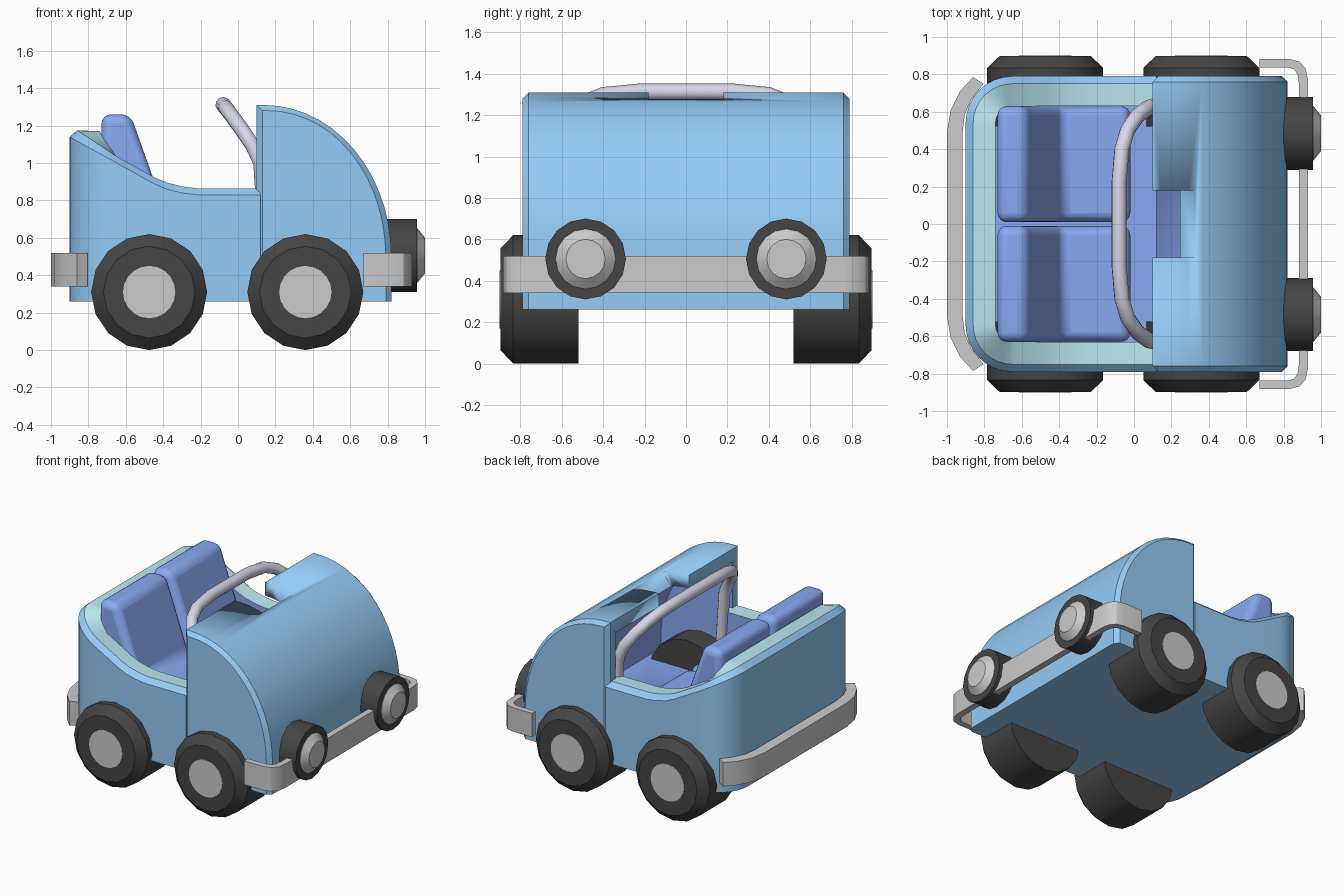
import bpy, bmesh
from math import sin, cos, pi, sqrt

if "Cube" in bpy.data.objects:
    bpy.data.objects.remove(bpy.data.objects["Cube"])


def mat(name, r, g, b):
    m = bpy.data.materials.new(name)
    m.diffuse_color = (r, g, b, 1)
    m.use_nodes = True
    m.node_tree.nodes["Principled BSDF"].inputs["Base Color"].default_value = m.diffuse_color
    return m


BLUE = mat("blue_paint", 0.30, 0.60, 0.93)
CYAN = mat("cyan_trim", 0.50, 0.82, 0.90)
ROYAL = mat("royal_blue", 0.25, 0.40, 0.90)
BLACK = mat("black_rubber", 0.06, 0.06, 0.06)
BAR = mat("lavender_bar", 0.68, 0.68, 0.80)


def make(name, verts, faces, mats=(), angle=30):
    """Mesh object from verts and (indices, material) faces."""
    me = bpy.data.meshes.new(name)
    me.from_pydata(verts, [], [f for f, _ in faces])
    for m in mats:
        me.materials.append(m)
    for p, (_, i) in zip(me.polygons, faces):
        p.material_index = i
    bm = bmesh.new()
    bm.from_mesh(me)
    bmesh.ops.recalc_face_normals(bm, faces=bm.faces)
    bm.to_mesh(me)
    bm.free()
    ob = bpy.data.objects.new(name, me)
    bpy.context.collection.objects.link(ob)
    activate(ob)
    bpy.ops.object.shade_smooth_by_angle(angle=angle * pi / 180)
    return ob


def activate(ob):
    bpy.ops.object.select_all(action='DESELECT')
    ob.select_set(True)
    bpy.context.view_layer.objects.active = ob


def loft(name, rings, mats=(), index=0):
    """Skin closed rings of equal length and cap both ends."""
    n = len(rings[0])
    verts = [v for r in rings for v in r]
    faces = [((k * n + i, k * n + (i + 1) % n, (k + 1) * n + (i + 1) % n, (k + 1) * n + i), index)
             for k in range(len(rings) - 1) for i in range(n)]
    faces += [(tuple(range(n)), index), (tuple(range(len(verts) - n, len(verts))), index)]
    return make(name, verts, faces, mats)


def prism_y(name, prof, y0, y1, mats=(), index=0):
    return loft(name, [[(x, y, z) for x, z in prof] for y in (y0, y1)], mats, index)


def lathe(name, center, axis, steps, mats=(), n=16):
    """Round part along x or y from (offset, radius) steps."""
    cx, cy, cz = center
    rings = []
    for d, r in steps:
        a = [2 * pi * i / n for i in range(n)]
        rings.append([(cx + d, cy + r * cos(t), cz + r * sin(t)) if axis == 'x'
                      else (cx + r * cos(t), cy + d, cz + r * sin(t)) for t in a])
    return loft(name, rings, mats)


def strip(name, outer, inner, z0, z1):
    """Upright band between two half outlines mirrored over y."""
    full = lambda h: h + [(x, -y) for x, y in reversed(h)]
    loop = full(outer) + full(inner)[::-1]
    n, h = len(loop), len(loop) // 2
    verts = [(x, y, z) for z in (z0, z1) for x, y in loop]
    faces = [((i, (i + 1) % n, n + (i + 1) % n, n + i), 0) for i in range(n)]
    for o in (0, n):
        faces += [((o + i, o + i + 1, o + n - 2 - i, o + n - 1 - i), 0) for i in range(h - 1)]
    return make(name, verts, faces)


# Rear tub: rounded outline whose rim height follows the side profile
RIM = [(-0.9, 1.14), (-0.45, 0.89), (-0.38, 0.86), (-0.3, 0.84), (-0.22, 0.83), (0.2, 0.83)]


def rim_z(x):
    for (x0, z0), (x1, z1) in zip(RIM, RIM[1:]):
        if x <= x1:
            return z0 + (z1 - z0) * (x - x0) / (x1 - x0)


def outline(d):
    r = 0.25
    half = [(x, -0.79 + d) for x in (0.12, -0.22, -0.3, -0.38, -0.45)]
    for i in range(9):
        a = pi / 2 * i / 8
        half.append((-0.65 - (r - d) * sin(a), -0.54 - (r - d) * cos(a)))
    return half + [(x, -y) for x, y in reversed(half)]


heights = [rim_z(max(x, -0.9)) for x, y in outline(0)]
levels = [(0, None, 0.26), (0, 0, 0), (0.04, 0.035, 0), (0.16, 0.03, 0), (0.16, None, 0.4)]
verts = [(x, y, z if dz is None else h + dz)
         for d, dz, z in levels for (x, y), h in zip(outline(d), heights)]
n = len(heights)
faces = [((k * n + i, k * n + i + 1, (k + 1) * n + i + 1, (k + 1) * n + i), (0, 0, 1, 2)[k])
         for k in range(4) for i in range(n - 1)]
faces += [(tuple(range(n)), 0), (tuple(range(4 * n, 5 * n)), 2),
          (tuple(k * n for k in range(5)) + tuple(k * n + n - 1 for k in range(4, -1, -1)), 0)]
make("rear_tub", verts, faces, (BLUE, CYAN, ROYAL))


# Hood: domed profile with chamfered sides, hollowed and notched
def dome(x0, x1, zc, zt, zb, xf=None, seg=14):
    xc = x0 if xf is None else xf
    pts = [(x0, zb), (x0, zt)]
    pts += [(xc + (x1 - xc) * sin(pi / 2 * i / seg), zc + (zt - zc) * cos(pi / 2 * i / seg))
            for i in range(0 if xf is not None else 1, seg + 1)]
    return pts + [(x1, zb)]


big = dome(0.10, 0.82, 0.5, 1.31, 0.26, 0.14)
small = dome(0.13, 0.79, 0.5, 1.28, 0.26, 0.16)
hood = loft("hood", [[(x, y, z) for x, z in p] for p, y in
                     ((small, -0.79), (big, -0.76), (big, 0.76), (small, 0.79))], (BLUE, ROYAL))
cavity = prism_y("cavity_cutter", dome(0.0, 0.70, 0.5, 1.21, 0.4, 0.1), -0.7, 0.7, (BLUE, ROYAL), 1)
notch = prism_y("notch_cutter", [(0, 1.0), (0.12, 1.0), (0.23, 1.17), (0.33, 1.28), (0.36, 1.4), (0, 1.4)],
                -0.18, 0.18, (BLUE, ROYAL))
for cutter in (cavity, notch):
    cutter.hide_render = True
    mod = hood.modifiers.new("cut", 'BOOLEAN')
    mod.operation, mod.solver, mod.object = 'DIFFERENCE', 'EXACT', cutter
    activate(hood)
    bpy.ops.object.modifier_apply(modifier=mod.name)
    bpy.data.objects.remove(cutter)

# Seats: one-piece back and cushion
seat = [(-0.73, 0.42), (-0.73, 1.26), (-0.575, 1.26), (-0.39, 0.74), (-0.02, 0.72), (-0.02, 0.42)]
for side, y0 in (("left", 0.01), ("right", -0.63)):
    ob = prism_y(side + "_seat", seat, y0, y0 + 0.62, (ROYAL,))
    mod = ob.modifiers.new("soft", 'BEVEL')
    mod.width, mod.segments = 0.05, 4

# Grab bar: bent tube
half = [(0.15, 0.63, 0.55), (0.12, 0.63, 1.0), (0.08, 0.625, 1.09), (0.02, 0.58, 1.18),
        (-0.035, 0.5, 1.255), (-0.065, 0.4, 1.295), (-0.08, 0.22, 1.312)]
path = half + [(x, -y, z) for x, y, z in reversed(half)]
cu = bpy.data.curves.new("grab_bar", 'CURVE')
cu.dimensions, cu.bevel_depth, cu.bevel_resolution, cu.use_fill_caps = '3D', 0.041, 3, True
sp = cu.splines.new('POLY')
sp.points.add(len(path) - 1)
for p, c in zip(sp.points, path):
    p.co = (*c, 1)
sp.use_smooth = True
cu.materials.append(BAR)
bpy.context.collection.objects.link(bpy.data.objects.new("grab_bar", cu))

# Wheels with hubcaps, and headlights
for s, side in ((1, "left"), (-1, "right")):
    for x, end in ((-0.475, "rear"), (0.36, "front")):
        lathe(f"{end}_{side}_wheel", (x, 0, 0.31), 'y',
              [(s * 0.52, 0.31), (s * 0.835, 0.31), (s * 0.897, 0.245)], (BLACK,))
        lathe(f"{end}_{side}_hubcap", (x, 0, 0.31), 'y', [(s * 0.85, 0.14), (s * 0.9, 0.14)], n=20)
    lathe(side + "_headlight_housing", (0, s * 0.485, 0.505), 'x', [(0.78, 0.195), (0.957, 0.195)], (BLACK,))
    lathe(side + "_headlight_lens", (0, s * 0.485, 0.505), 'x', [(0.94, 0.145), (0.96, 0.145), (1.0, 0.095)])

# Bumpers
strip("front_bumper",
      [(0.67, 0.883), (0.83, 0.883), (0.885, 0.868), (0.918, 0.83), (0.93, 0.77)],
      [(0.67, 0.838), (0.82, 0.838), (0.855, 0.828), (0.875, 0.80), (0.882, 0.75)], 0.34, 0.52)
strip("rear_bumper",
      [(-0.86, 0.785), (-0.93, 0.71), (-0.98, 0.61), (-1.0, 0.49)],
      [(-0.805, 0.75), (-0.87, 0.665), (-0.905, 0.585), (-0.918, 0.48)], 0.34, 0.52)
